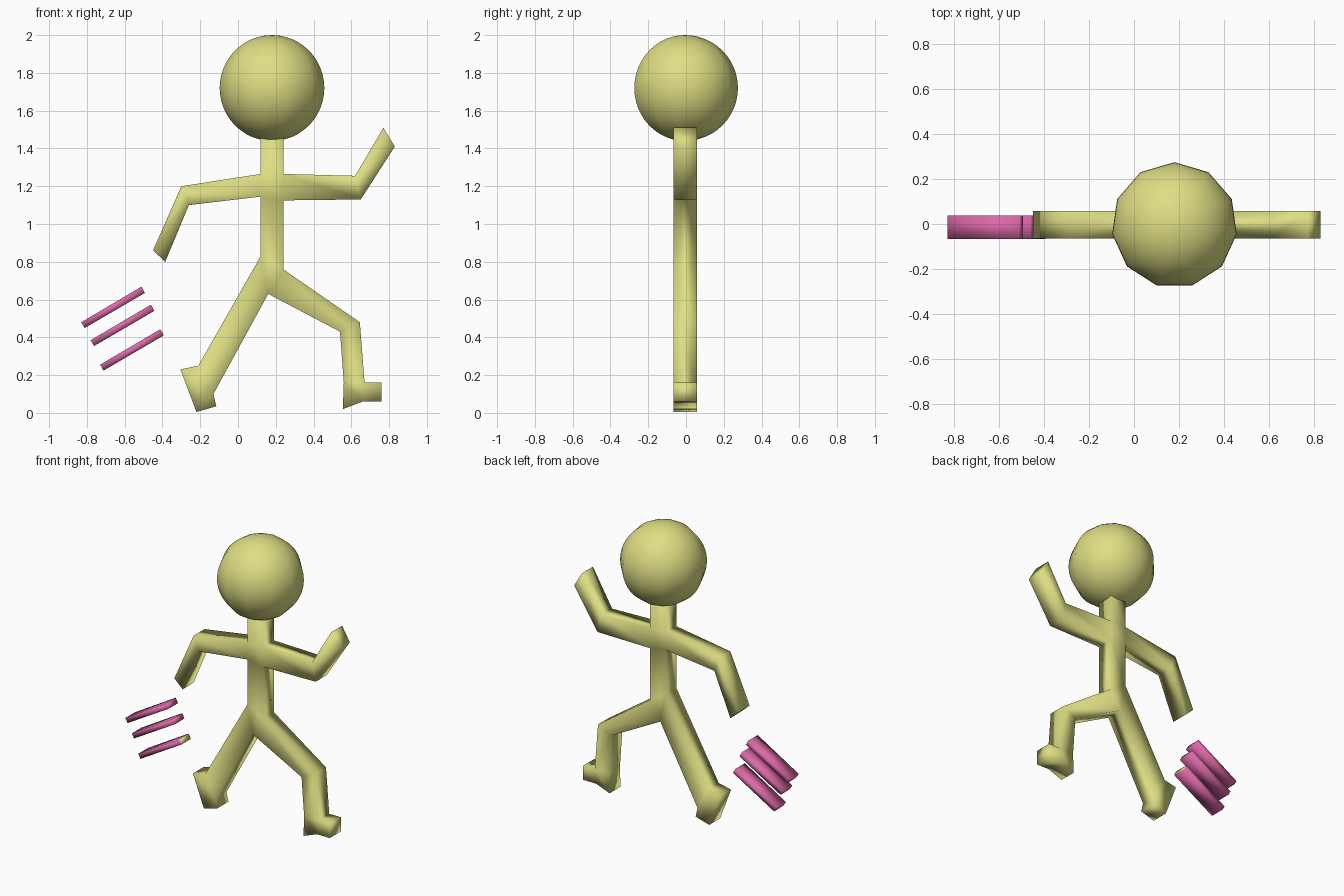
import bpy, bmesh, math
from mathutils import Matrix

if "Cube" in bpy.data.objects:
    bpy.data.objects.remove(bpy.data.objects["Cube"])


def material(name, rgb):
    m = bpy.data.materials.new(name)
    m.diffuse_color = (*rgb, 1)
    m.use_nodes = True
    m.node_tree.nodes["Principled BSDF"].inputs["Base Color"].default_value = m.diffuse_color
    return m


YELLOW = material("pale yellow", (0.73, 0.73, 0.23))
PINK = material("pink", (0.72, 0.14, 0.39))


def finish(bm, name, mats):
    bmesh.ops.recalc_face_normals(bm, faces=bm.faces)
    for f in bm.faces:
        f.smooth = True
    me = bpy.data.meshes.new(name)
    bm.to_mesh(me)
    bm.free()
    for m in mats:
        me.materials.append(m)
    ob = bpy.data.objects.new(name, me)
    bpy.context.collection.objects.link(ob)
    return ob


def slab(points, faces, y0, y1):
    """Thick plate from front-view points (x, z) and the faces joining them."""
    bm = bmesh.new()
    front = [bm.verts.new((x, y0, z)) for x, z in points]
    back = [bm.verts.new((x, y1, z)) for x, z in points]
    for f in faces:
        bm.faces.new([front[i] for i in f])
        bm.faces.new([back[i] for i in reversed(f)])
    edges = [(f[i - 1], f[i]) for f in faces for i in range(len(f))]
    for a, b in edges:
        if (b, a) not in edges:
            bm.faces.new((front[b], front[a], back[a], back[b]))
    return bm


# Running body: torso, arms and legs as one connected plate
P = [(.12, 1.5), (.24, 1.5), (.24, 1.265), (.12, 1.265),      # 0-3 neck
     (.24, 1.125), (.12, 1.145),                              # 4-5 armpits
     (.12, .83), (.24, .76), (.16, .63),                      # 6-8 hips, crotch
     (-.30, 1.20), (-.26, 1.10), (-.45, .86), (-.385, .80),   # 9-12 left arm
     (.62, 1.255), (.65, 1.13), (.77, 1.51), (.83, 1.41),     # 13-16 right arm
     (-.21, .25), (-.13, .10),                                # 17-18 left ankle
     (-.305, .23), (-.22, .005), (-.115, .035),               # 19-21 left foot
     (.645, .48), (.54, .43), (.56, .16), (.67, .16),         # 22-25 right shin
     (.555, .02), (.66, .06), (.76, .06), (.76, .16)]         # 26-29 right foot
F = [(0, 3, 2, 1), (3, 5, 4, 2), (5, 6, 7, 4), (6, 8, 7),
     (9, 10, 5, 3), (11, 12, 10, 9),
     (2, 4, 14, 13), (13, 14, 16, 15),
     (17, 18, 8, 6), (19, 20, 18, 17), (20, 21, 18),
     (7, 8, 23, 22), (22, 23, 24, 25), (24, 26, 27, 25), (25, 27, 28, 29)]
finish(slab(P, F, -.065, .057), "body", [YELLOW])

# Head: eleven-sided ball with one corner towards the back
bm = bmesh.new()
bmesh.ops.create_uvsphere(bm, u_segments=11, v_segments=24, radius=.28)
v = max(bm.verts, key=lambda v: v.co.x ** 2 + v.co.y ** 2)
turn = math.pi / 2 - math.atan2(v.co.y, v.co.x)
bmesh.ops.transform(bm, matrix=Matrix.Translation((.18, -.005, 1.72))
                    @ Matrix.Rotation(turn, 4, 'Z'), verts=bm.verts)
finish(bm, "head", [YELLOW])

# Speed lines: three slanted bars, the lowest with a yellow front end
for i, (x, z) in enumerate([(-.83, .48), (-.78, .385), (-.73, .255)]):
    pts = [(x, z), (x + .018, z - .031), (x + .337, z + .155), (x + .319, z + .188)]
    bm = slab(pts, [(0, 1, 2, 3)], -.067, .038)
    if i == 2:
        for f in bm.faces:
            if all(v.co.x > x + .3 for v in f.verts):
                f.material_index = 1
    finish(bm, f"speed_line_{i + 1}", [PINK, YELLOW])
